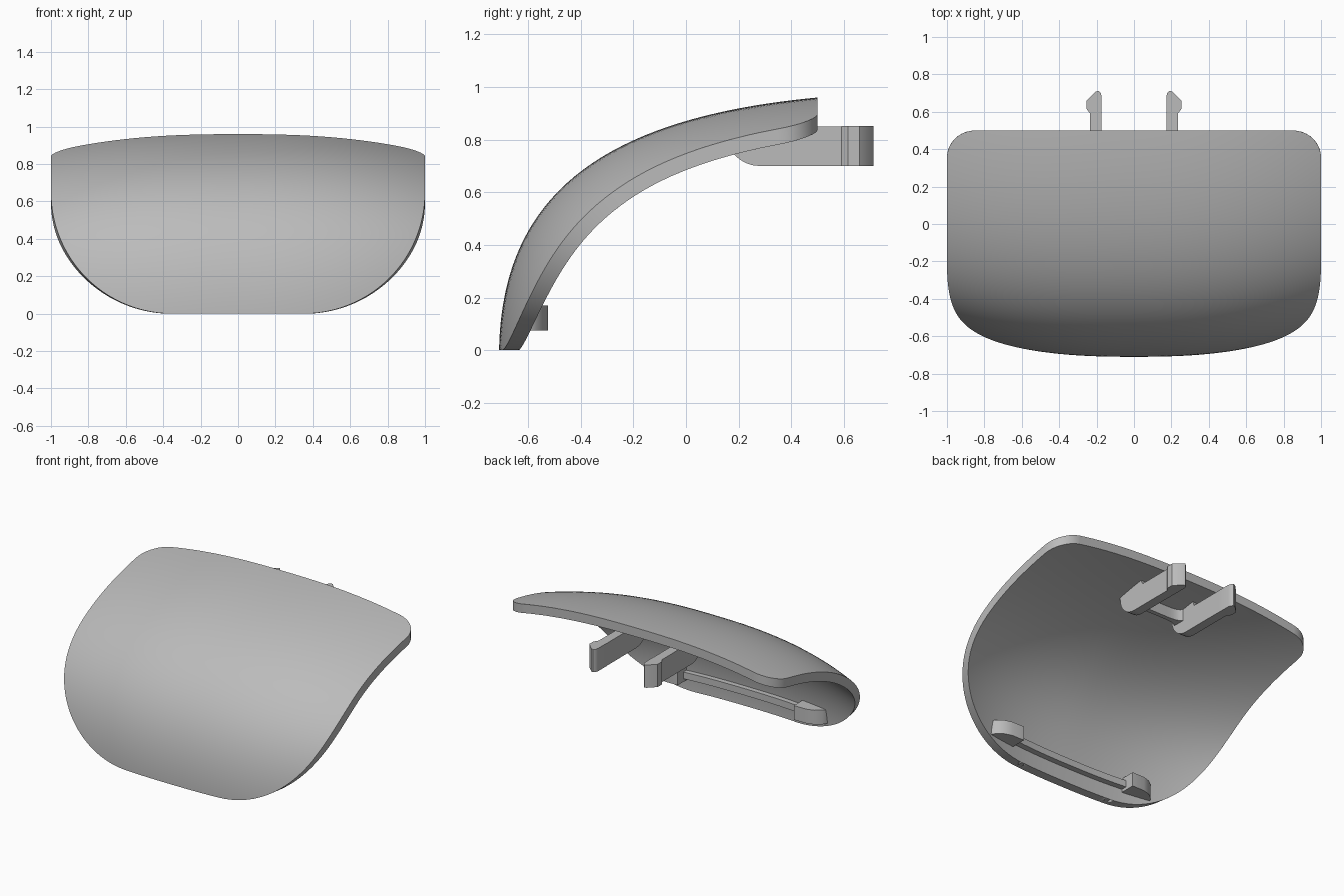
import bpy
import bmesh
import math
from mathutils import Vector

cube = bpy.data.objects.get("Cube")
if cube:
    bpy.data.objects.remove(cube, do_unlink=True)

grey = bpy.data.materials.new("grey plastic")
grey.use_nodes = True
COLOUR = (0.5, 0.5, 0.5, 1)
grey.diffuse_color = COLOUR
grey.node_tree.nodes["Principled BSDF"].inputs["Base Color"].default_value = COLOUR

THICK = 0.06
ROWS, COLS = 56, 48


def finish(name, bm, bevel=0.0, segments=2):
    bmesh.ops.recalc_face_normals(bm, faces=bm.faces)
    mesh = bpy.data.meshes.new(name)
    bm.to_mesh(mesh)
    bm.free()
    mesh.materials.append(grey)
    ob = bpy.data.objects.new(name, mesh)
    bpy.context.collection.objects.link(ob)
    if bevel:
        mod = ob.modifiers.new("soft edges", "BEVEL")
        mod.width = bevel
        mod.segments = segments
        mod.limit_method = "ANGLE"
        mod.angle_limit = math.radians(45)
    bpy.ops.object.select_all(action="DESELECT")
    ob.select_set(True)
    bpy.context.view_layer.objects.active = ob
    bpy.ops.object.shade_smooth_by_angle(angle=math.radians(35))
    return ob


def prism(bm, points, offset):
    """Extrude a closed outline of 3D points along offset."""
    face = bm.faces.new([bm.verts.new(p) for p in points])
    out = bmesh.ops.extrude_face_region(bm, geom=[face])
    moved = [v for v in out["geom"] if isinstance(v, bmesh.types.BMVert)]
    bmesh.ops.translate(bm, verts=moved, vec=offset)


# Curved shell: a lengthwise curve with cross-sections that droop to the sides
A, B = Vector((-0.71, 0)), Vector((-0.70, 0.56))
C, D = Vector((-0.36, 0.88)), Vector((0.5, 0.96))


def spine(t):
    s = 1 - t
    p = A * s**3 + B * 3 * s * s * t + C * 3 * s * t * t + D * t**3
    d = (B - A) * s * s + (C - B) * 2 * s * t + (D - C) * t * t
    n = Vector((-d.y, d.x)).normalized()
    n.x *= 1 - t**6
    return p, n


def surface(t, x, depth=0.0):
    p, n = spine(t)
    drop = (0.155 - 0.06 * t * t) * abs(x) ** 2.5
    q = p - n * (drop + depth)
    return Vector((x, q.x, max(q.y, 0)))


def half_width(t):
    w = 1.0
    for _ in range(12):
        z = surface(t, w).z
        y = spine(t)[0].x
        w = 1.0
        if z < 0.65:
            w = 0.35 + math.sqrt(0.65**2 - (0.65 - z) ** 2)
        if y > 0.35:
            w = 0.85 + math.sqrt(max(0, 0.15**2 - (y - 0.35) ** 2))
    return w


bm = bmesh.new()
layers = []
for depth in (0, THICK):
    grid = []
    for i in range(ROWS + 1):
        t = (1 - math.cos(math.pi * i / ROWS)) / 2
        w = half_width(t)
        grid.append([bm.verts.new(surface(t, w * math.sin(math.pi * (j / COLS - 0.5)), depth))
                     for j in range(COLS + 1)])
    for r0, r1 in zip(grid, grid[1:]):
        for j in range(COLS):
            bm.faces.new((r0[j], r0[j + 1], r1[j + 1], r1[j]))
    layers.append(grid)


def border(g):
    return (g[0] + [r[-1] for r in g[1:-1]] + g[-1][::-1]
            + [r[0] for r in g[-2:0:-1]])


outer, inner = border(layers[0]), border(layers[1])
for k in range(len(outer)):
    bm.faces.new((outer[k - 1], outer[k], inner[k], inner[k - 1]))
finish("shell", bm, 0.01)

for side, label in ((1, "left"), (-1, "right")):
    # Long prong with a rounded front end and a foot rising into the shell
    bm = bmesh.new()
    arc = [(0.28 - 0.13 * math.sin(a), 0.83 - 0.13 * math.cos(a))
           for a in (math.pi / 2 * k / 8 for k in range(9))]
    outline = [(0.62, 0.85), (0.62, 0.70)] + arc + [(0.15, 0.86), (0.34, 0.9), (0.36, 0.85)]
    prism(bm, [(side * 0.173, y, z) for y, z in outline], (side * 0.062, 0, 0))
    finish(label + "_prong", bm)

    # Barbed tip of the prong
    bm = bmesh.new()
    plan = [(0.173, 0.59), (0.235, 0.59), (0.253, 0.615), (0.253, 0.66),
            (0.205, 0.708), (0.19, 0.712), (0.178, 0.70), (0.173, 0.68)]
    prism(bm, [(side * x, y, 0.699) for x, y in plan], (0, 0, 0.152))
    finish(label + "_prong_barb", bm)

    # Low locating hook inside the front lip
    bm = bmesh.new()
    plan = [(0.43, -0.66), (0.43, -0.525), (0.52, -0.525), (0.57, -0.54),
            (0.61, -0.57), (0.63, -0.6), (0.63, -0.64)]
    prism(bm, [(side * x, y, 0.075) for x, y in plan], (0, 0, 0.095))
    finish(label + "_front_hook", bm)

# Rib joining the two prongs, flared where it meets them
bm = bmesh.new()
xs = [0.18 * k / 8 for k in range(-8, 9)]
back = [(x, 0.23 + 0.03 * abs(x / 0.18) ** 6, 0.79) for x in xs]
front = [(x, 0.2 - 0.03 * abs(x / 0.18) ** 6, 0.79) for x in reversed(xs)]
prism(bm, back + front, (0, 0, 0.1))
finish("prong_rib", bm)

# Rib joining the two front hooks, following the lip
bm = bmesh.new()
xs = [0.46 * k / 10 for k in range(-10, 11)]
back = [(x, -0.605 + 0.15 * abs(x) ** 2.5, 0.095) for x in xs]
front = [(x, -0.67 + 0.15 * abs(x) ** 2.5, 0.095) for x in reversed(xs)]
prism(bm, back + front, (0, 0, 0.045))
finish("front_rib", bm)
